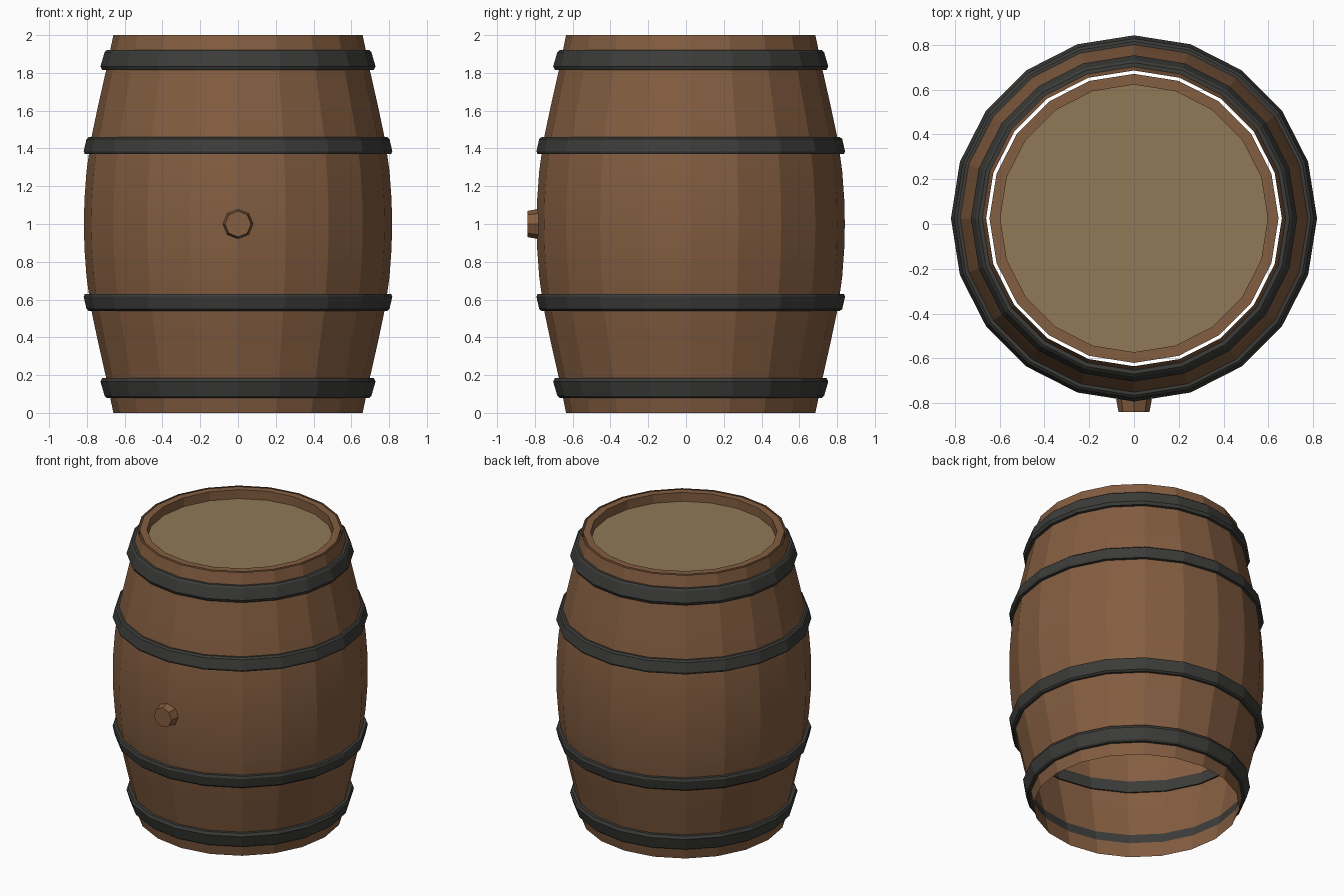
import bpy, bmesh, math

if "Cube" in bpy.data.objects:
    bpy.data.objects.remove(bpy.data.objects["Cube"])

SIDES = 20
CY = 0.025  # barrel axis sits slightly behind the origin because of the bung


def material(name, rgb):
    m = bpy.data.materials.new(name)
    m.diffuse_color = (*rgb, 1)
    m.use_nodes = True
    m.node_tree.nodes["Principled BSDF"].inputs["Base Color"].default_value = m.diffuse_color
    return m


wood = material("wood", (0.23, 0.11, 0.052))
pale_wood = material("pale_wood", (0.28, 0.19, 0.095))
iron = material("iron", (0.045, 0.045, 0.042))


def finish(name, bm, mat, smooth=False):
    me = bpy.data.meshes.new(name)
    bm.to_mesh(me)
    bm.free()
    ob = bpy.data.objects.new(name, me)
    bpy.context.collection.objects.link(ob)
    me.materials.append(mat)
    if smooth:
        bpy.ops.object.select_all(action='DESELECT')
        ob.select_set(True)
        bpy.context.view_layer.objects.active = ob
        bpy.ops.object.shade_smooth_by_angle(angle=math.radians(14))
    return ob


def lathe(name, profile, mat, closed=False, smooth=False):
    """Spin (radius, z) points, listed upward on the outside, round the axis."""
    bm = bmesh.new()
    rings = []
    for i in range(SIDES):
        a = 2 * math.pi * i / SIDES
        rings.append([bm.verts.new((r * math.cos(a), CY + r * math.sin(a), z))
                      for r, z in profile])
    n = len(profile)
    for i in range(SIDES):
        p, q = rings[i], rings[(i + 1) % SIDES]
        for j in range(n if closed else n - 1):
            k = (j + 1) % n
            bm.faces.new((p[j], q[j], q[k], p[k]))
    return finish(name, bm, mat, smooth)


# Bulging stave shell, open at the bottom
half = [(0.66, 0), (0.697, 0.18), (0.742, 0.38), (0.78, 0.56),
        (0.802, 0.72), (0.813, 0.87)]
shell = half + [(0.816, 1.0)] + [(r, 2 - z) for r, z in reversed(half)]
lathe("staves", shell, wood, smooth=True)

# Iron hoops, mirrored between the upper and lower halves
end_hoop = [(0.697, 1.815), (0.719, 1.815), (0.728, 1.835),
            (0.706, 1.91), (0.695, 1.92), (0.677, 1.92)]
belly_hoop = [(0.783, 1.37), (0.811, 1.37), (0.817, 1.385),
              (0.802, 1.45), (0.79, 1.46), (0.765, 1.46)]
for part, prof in (("end_hoop", end_hoop), ("belly_hoop", belly_hoop)):
    lathe(part + "_upper", prof, iron, closed=True)
    lathe(part + "_lower", [(r, 2 - z) for r, z in reversed(prof)], iron, closed=True)

# Rim ring just inside the staves
lathe("rim", [(0.645, 1.93), (0.645, 2.0), (0.597, 2.0), (0.597, 1.93)],
      wood, closed=True)

# Recessed lid
bm = bmesh.new()
bmesh.ops.create_circle(bm, cap_ends=True, cap_tris=True, segments=SIDES, radius=0.6)
bmesh.ops.translate(bm, verts=bm.verts, vec=(0, CY, 1.937))
finish("lid", bm, pale_wood)

# Tapered octagonal bung on the front
bm = bmesh.new()
bmesh.ops.create_cone(bm, cap_ends=True, segments=8, radius1=0.08, radius2=0.069, depth=0.06)
ob = finish("bung", bm, wood)
ob.rotation_euler = (math.pi / 2, 0, 0)
ob.location = (0, -0.81, 1.0)
